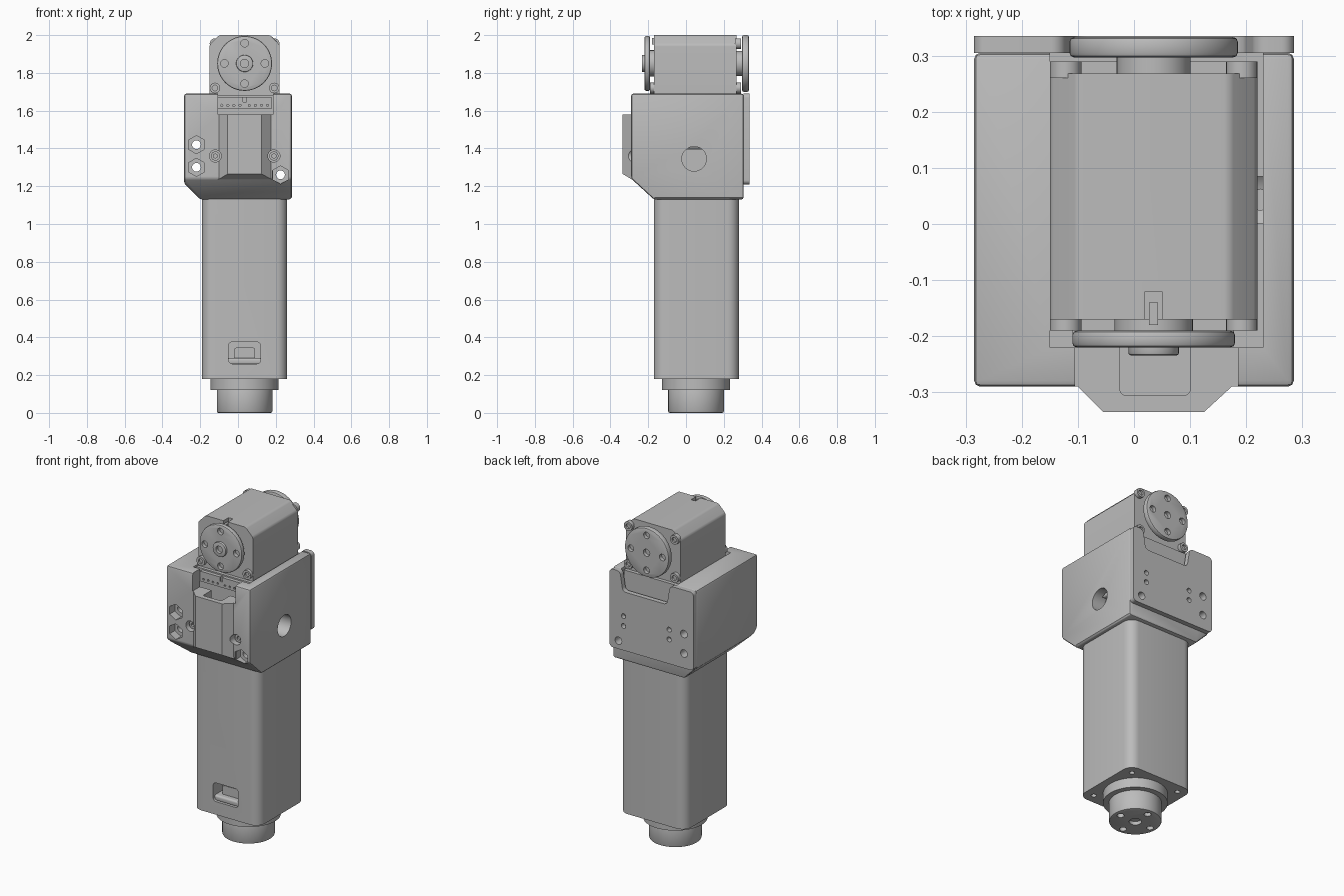
import bpy, bmesh, math
from mathutils import Vector

if "Cube" in bpy.data.objects:
    bpy.data.objects.remove(bpy.data.objects["Cube"])

grey = bpy.data.materials.new("mid grey")
grey.use_nodes = True
grey.diffuse_color = (0.5, 0.5, 0.5, 1)
grey.node_tree.nodes["Principled BSDF"].inputs["Base Color"].default_value = (0.5, 0.5, 0.5, 1)
parts = []


def place(axis, u, v, t):
    return {"X": (t, u, v), "Y": (u, t, v), "Z": (u, v, t)}[axis]


def prism(name, pts, axis, lo, hi, rounding=0, soft=0):
    """Extrude an outline; round its corner edges, then soften its rims."""
    bm = bmesh.new()
    base = bm.faces.new([bm.verts.new(place(axis, u, v, lo)) for u, v in pts])
    ext = bmesh.ops.extrude_face_region(bm, geom=[base])
    shift = Vector(place(axis, 0, 0, hi - lo))
    for v in ext["geom"]:
        if isinstance(v, bmesh.types.BMVert):
            v.co += shift
    bmesh.ops.recalc_face_normals(bm, faces=bm.faces)
    if rounding:
        edges = [e for e in bm.edges if abs((e.verts[0].co - e.verts[1].co).dot(shift)) > 1e-6]
        bmesh.ops.bevel(bm, geom=edges, offset=rounding, segments=6, profile=0.5, affect="EDGES")
    if soft:
        edges = [e for e in bm.edges if e.calc_face_angle(0) > 0.7]
        bmesh.ops.bevel(bm, geom=edges, offset=soft, segments=2, profile=0.5, affect="EDGES")
    mesh = bpy.data.meshes.new(name)
    bm.to_mesh(mesh)
    bm.free()
    mesh.materials.append(grey)
    obj = bpy.data.objects.new(name, mesh)
    bpy.context.collection.objects.link(obj)
    parts.append(obj)
    return obj


def box(name, lo, hi, axis="Z", rounding=0, soft=0):
    i, j, k = {"X": (1, 2, 0), "Y": (0, 2, 1), "Z": (0, 1, 2)}[axis]
    pts = [(lo[i], lo[j]), (hi[i], lo[j]), (hi[i], hi[j]), (lo[i], hi[j])]
    return prism(name, pts, axis, lo[k], hi[k], rounding, soft)


def cyl(name, axis, centre, r, lo, hi, sides=40, soft=0):
    angles = [math.pi / 2 + math.tau * i / sides for i in range(sides)]
    pts = [(centre[0] + r * math.cos(a), centre[1] + r * math.sin(a)) for a in angles]
    return prism(name, pts, axis, lo, hi, 0, soft)


def cut(obj, cutter):
    """Subtract a cutter and discard it."""
    mod = obj.modifiers.new("cut", "BOOLEAN")
    mod.operation, mod.solver, mod.object = "DIFFERENCE", "EXACT", cutter
    bpy.context.view_layer.objects.active = obj
    bpy.ops.object.modifier_apply(modifier=mod.name)
    parts.remove(cutter)
    bpy.data.objects.remove(cutter)


def slice_off(obj, point, normal):
    """Trim everything beyond a plane and cap the result."""
    bm = bmesh.new()
    bm.from_mesh(obj.data)
    geom = bm.verts[:] + bm.edges[:] + bm.faces[:]
    bmesh.ops.bisect_plane(bm, geom=geom, plane_co=point, plane_no=normal, clear_outer=True)
    bmesh.ops.holes_fill(bm, edges=[e for e in bm.edges if e.is_boundary], sides=0)
    bmesh.ops.recalc_face_normals(bm, faces=bm.faces)
    bm.to_mesh(obj.data)
    bm.free()


def horn(name, axis, centre, r, inner, outer, hub_r):
    """Round flange with four bolt holes and a centre hole on its outer face."""
    obj = cyl(name, axis, centre, r, min(inner, outer), max(inner, outer), 64, 0.008)
    s = 1 if outer > inner else -1
    spots = [(0, 0, hub_r)] + [(0.107 * math.cos(a), 0.107 * math.sin(a), 0.02)
                               for a in (0, math.pi / 2, math.pi, -math.pi / 2)]
    for du, dv, hole in spots:
        ends = sorted((outer - 0.022 * s, outer + 0.05 * s))
        cut(obj, cyl("cutter", axis, (centre[0] + du, centre[1] + dv), hole, *ends, 24))
    return obj


CX, CY = 0.035, 0.055

# Handle grip with a window near the bottom and corner screw holes beneath
grip = box("handle", (-0.19, -0.17, 0.18), (0.26, 0.28, 1.14), rounding=0.06)
cut(grip, box("cutter", (-0.05, -0.3, 0.26), (0.12, -0.08, 0.375), "Y", 0.02))
for sx in (-1, 1):
    for sy in (-1, 1):
        cut(grip, cyl("cutter", "Z", (CX + sx * 0.165, CY + sy * 0.165), 0.015, 0.1, 0.22, 20))
box("window_ledge", (-0.05, -0.155, 0.255), (0.12, -0.07, 0.29), "X", 0.012)
box("window_connector", (-0.02, -0.12, 0.28), (0.09, -0.07, 0.345), "Y", 0.01)

# Bottom collar and flange
cyl("bottom_collar", "Z", (CX, 0.053), 0.18, 0.12, 0.2, 64)
horn("bottom_flange", "Z", (CX, 0.053), 0.147, 0.14, 0, 0.035)

# Head block, flaring out of the handle
head = box("head_block", (-0.285, -0.29, 1.13), (0.285, 0.305, 1.69))
slice_off(head, (0, -0.17, 1.13), (0, -0.11, -0.12))
slice_off(head, (-0.19, 0, 1.12), (-0.1, 0, -0.1))
slice_off(head, (0.26, 0, 1.09), (0.05, 0, -0.025))
bev = head.modifiers.new("soft", "BEVEL")
bev.width, bev.segments = 0.013, 2
bpy.context.view_layer.objects.active = head
bpy.ops.object.modifier_apply(modifier=bev.name)

# Cable cover on the front of the head
cover = prism("cable_cover", [(-0.11, -0.25), (-0.11, -0.28), (-0.055, -0.335), (0.125, -0.335),
                              (0.185, -0.28), (0.185, -0.25)], "Z", 1.235, 1.58)
slice_off(cover, (0, -0.335, 1.265), (0, -0.03, -0.05))

# Back plate with a notch for the motor
plate = prism("back_plate", [(-0.285, 1.21), (0.285, 1.21), (0.285, 1.69), (0.215, 1.69), (0.195, 1.57),
                             (-0.105, 1.57), (-0.125, 1.69), (-0.285, 1.69)], "Y", 0.305, 0.335, 0.022)

# Motor cavity, cable channel and side hole
cut(head, box("cutter", (-0.15, -0.22, 1.395), (0.23, 0.4, 1.8)))
cut(head, box("cutter", (-0.105, -0.4, 1.58), (0.185, -0.2, 1.8)))
cut(head, cyl("cutter", "X", (0.043, 1.345), 0.065, 0.2, 0.4, 48))
for obj in (head, cover):
    cut(obj, box("cutter", (-0.025, -0.305, 1.41), (0.1, -0.2, 1.7), rounding=0.01))

# Through bolts with hexagonal pockets
for spot in ((-0.22, 1.42), (-0.22, 1.3), (0.225, 1.26)):
    for obj in (head, plate):
        cut(obj, cyl("cutter", "Y", spot, 0.023, -0.5, 0.5, 24))
    cut(head, cyl("cutter", "Y", spot, 0.048, -0.5, -0.24, 6))

# Counterbored screws beside the cover, and small holes in the plate
for x in (-0.12, 0.19):
    for obj in (head, cover):
        cut(obj, cyl("cutter", "Y", (x, 1.36), 0.032, -0.5, -0.252, 24))
    screw = cyl("cover_screw", "Y", (x, 1.36), 0.024, -0.268, -0.245, 24)
    cut(screw, cyl("cutter", "Y", (x, 1.36), 0.012, -0.4, -0.255, 6))
    for z in (1.36, 1.42):
        cut(plate, cyl("cutter", "Y", (x, z), 0.015, 0.2, 0.5, 20))

# Motor body: chamfered upper case and deeper lower case
motor = prism("motor_case", [(-0.15, 1.4), (0.22, 1.4), (0.22, 1.95), (0.17, 2.0), (-0.1, 2.0),
                             (-0.15, 1.95)], "Y", -0.17, 0.268, 0.01)
cut(motor, box("cutter", (0.02, -0.3, 1.965), (0.05, -0.12, 2.1)))
box("motor_index_rib", (0.027, -0.18, 1.95), (0.043, -0.14, 1.985))
for y0, y1, name in ((-0.19, -0.16, "front"), (0.26, 0.29, "back")):
    box("motor_lower_" + name, (-0.15, y0, 1.4), (0.22, y1, 1.68), "Y")
    outer = y0 if name == "front" else y1
    for x in (-0.122, 0.192):
        for z in (1.72, 1.955 if name == "back" else 1.72):
            lug = cyl("motor_screw_lug", "Y", (x, z), 0.028, y0, y1, 24)
            cut(lug, cyl("cutter", "Y", (x, z), 0.015, outer - 0.012, outer + 0.012, 12))
            if name == "front":
                break

# Motor shafts and horns
cyl("front_shaft", "Y", (CX, 1.85), 0.07, -0.2, -0.16, 48)
cyl("back_shaft", "Y", (CX, 1.85), 0.066, 0.26, 0.305, 48)
horn("front_horn", "Y", (CX, 1.85), 0.145, -0.19, -0.22, 0.03)
hub = cyl("front_hub", "Y", (CX, 1.85), 0.045, -0.234, -0.2, 32, 0.004)
cut(hub, cyl("cutter", "Y", (CX, 1.85), 0.022, -0.4, -0.215, 24))
horn("back_horn", "Y", (CX, 1.85), 0.15, 0.297, 0.333, 0.022)

# Socket strip with pin holes at the motor front
strip = box("socket_strip", (-0.11, -0.212, 1.61), (0.178, -0.18, 1.672), "Y")
cut(strip, box("cutter", (0.026, -0.4, 1.645), (0.044, -0.2, 1.7)))
for side in (-1, 1):
    for i in range(4):
        x = CX + side * (0.025 + i * 0.032)
        cut(strip, cyl("cutter", "Y", (x, 1.628), 0.006, -0.4, -0.2, 8))

# Smooth the round surfaces and keep the edges crisp
bpy.ops.object.select_all(action="DESELECT")
for obj in parts:
    obj.select_set(True)
bpy.context.view_layer.objects.active = parts[0]
bpy.ops.object.shade_smooth_by_angle(angle=math.radians(30))
